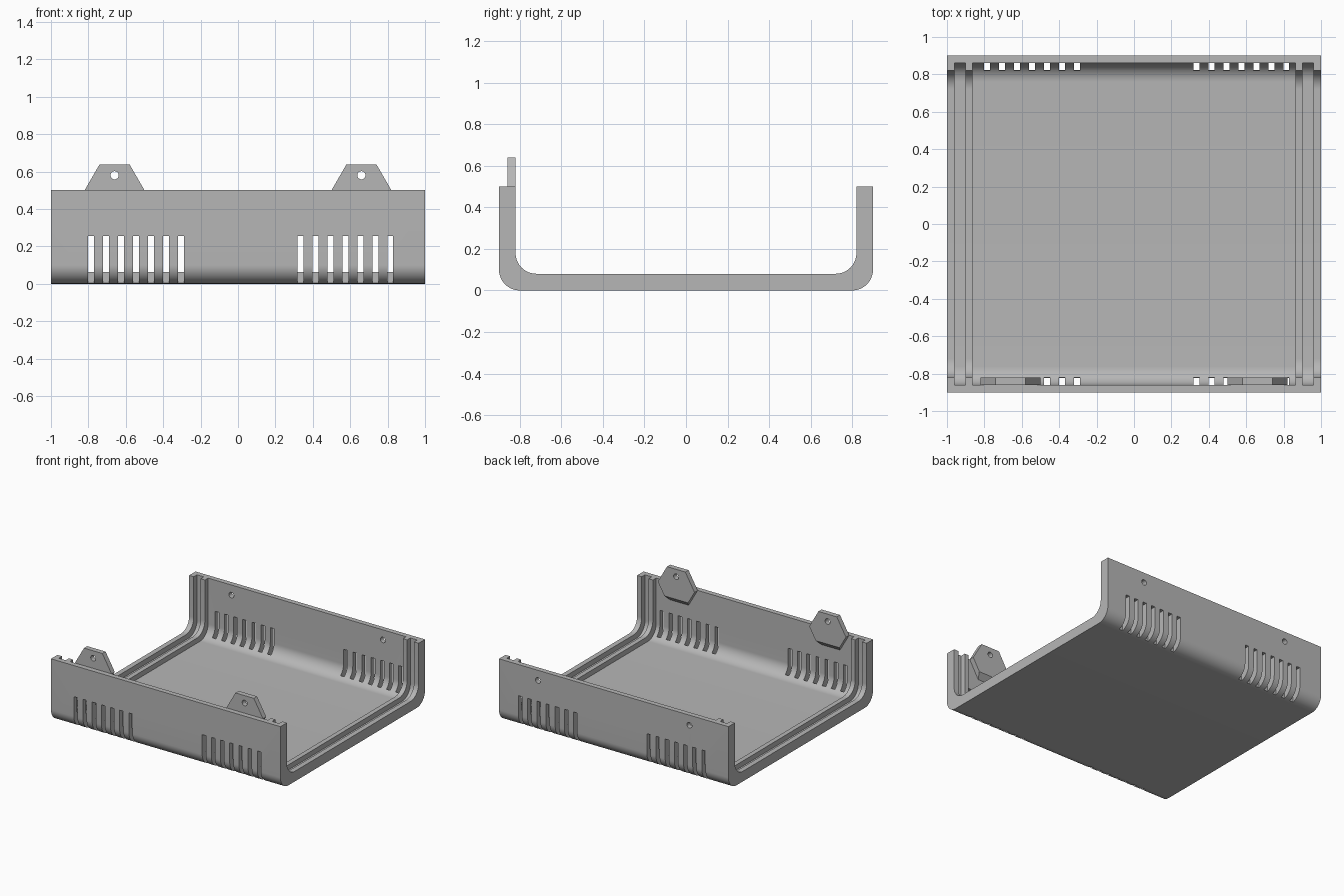
import bpy, bmesh, math
from mathutils import Vector

if "Cube" in bpy.data.objects:
    bpy.data.objects.remove(bpy.data.objects["Cube"])

grey = bpy.data.materials.new("light_grey")
grey.diffuse_color = (0.47, 0.47, 0.47, 1)
grey.use_nodes = True
grey.node_tree.nodes["Principled BSDF"].inputs["Base Color"].default_value = grey.diffuse_color


def arc(cy, cz, r, a0, a1, n=16):
    """Points (y, z) along a circular arc, angles in degrees."""
    return [(cy + r * math.cos(math.radians(a0 + (a1 - a0) * i / n)),
             cz + r * math.sin(math.radians(a0 + (a1 - a0) * i / n)))
            for i in range(n + 1)]


def tub_profile(half_w, bottom, top, r=0.1):
    """Upright rectangle in y/z with its two lower corners rounded."""
    return ([(half_w, top), (-half_w, top)]
            + arc(-half_w + r, bottom + r, r, 180, 270)
            + arc(half_w - r, bottom + r, r, 270, 360))


def add_prism(bm, points, direction):
    """Solid made by sweeping a planar outline along a direction."""
    face = bm.faces.new([bm.verts.new(p) for p in points])
    res = bmesh.ops.extrude_face_region(bm, geom=[face])
    moved = [g for g in res["geom"] if isinstance(g, bmesh.types.BMVert)]
    bmesh.ops.translate(bm, verts=moved, vec=direction)


def add_tub(bm, profile, x0, x1):
    add_prism(bm, [(x0, y, z) for y, z in profile], (x1 - x0, 0, 0))


def add_rod(bm, x, z, r, n, y0, y1):
    """Prism with n sides running along y."""
    pts = [(x + r * math.cos(2 * math.pi * i / n), y0,
            z + r * math.sin(2 * math.pi * i / n)) for i in range(n)]
    add_prism(bm, pts, (0, y1 - y0, 0))


def finish(bm, name):
    bmesh.ops.recalc_face_normals(bm, faces=bm.faces[:])
    me = bpy.data.meshes.new(name)
    bm.to_mesh(me)
    bm.free()
    me.materials.append(grey)
    ob = bpy.data.objects.new(name, me)
    bpy.context.collection.objects.link(ob)
    return ob


def cut(ob, cutter):
    mod = ob.modifiers.new("cut", 'BOOLEAN')
    mod.operation = 'DIFFERENCE'
    mod.solver = 'EXACT'
    mod.object = cutter
    activate(ob)
    bpy.ops.object.modifier_apply(modifier=mod.name)
    bpy.data.objects.remove(cutter)


def activate(ob):
    bpy.ops.object.select_all(action='DESELECT')
    ob.select_set(True)
    bpy.context.view_layer.objects.active = ob


# Half shell: rounded tub, hollowed to the rib thickness along its full length
bm = bmesh.new()
add_tub(bm, tub_profile(0.90, 0.0, 0.5), -1, 1)
shell = finish(bm, "shell")
bm = bmesh.new()
add_tub(bm, tub_profile(0.82, 0.08, 0.8), -1.1, 1.1)
cut(shell, finish(bm, "hollow_cutter"))

# Thin-walled bay and the panel groove at each end
bm = bmesh.new()
for x0, x1 in ((-0.96, -0.90), (-0.863, 0.863), (0.90, 0.96)):
    add_tub(bm, tub_profile(0.86, 0.04, 0.7), x0, x1)
cut(shell, finish(bm, "bay_cutter"))

# Vent slots in both walls, screw holes in the back wall
bm = bmesh.new()
for first in (-0.785, 0.334):
    for i in range(7):
        x = first + 0.08 * i
        for s in (-1, 1):
            pts = [(x - 0.016, s * 0.822, 0.003), (x + 0.016, s * 0.822, 0.003),
                   (x + 0.016, s * 0.822, 0.255), (x - 0.016, s * 0.822, 0.255)]
            add_prism(bm, pts, (0, s * 0.2, 0))
for x in (-0.66, 0.66):
    add_rod(bm, x, 0.42, 0.022, 24, 0.8, 1.0)
cut(shell, finish(bm, "vent_cutter"))
activate(shell)
bpy.ops.object.shade_smooth_by_angle(angle=math.radians(25))

# Hexagonal screw tabs inside the front wall, chamfered underneath
for side, x in (("left", -0.66), ("right", 0.66)):
    bm = bmesh.new()
    add_rod(bm, x, 0.5, 0.16, 6, -0.86, -0.82)
    res = bmesh.ops.bisect_plane(
        bm, geom=bm.verts[:] + bm.edges[:] + bm.faces[:],
        plane_co=Vector((x, -0.86, 0.362)), plane_no=Vector((0, 1, -1)),
        clear_outer=True)
    rim = [g for g in res["geom_cut"] if isinstance(g, bmesh.types.BMEdge)]
    bmesh.ops.holes_fill(bm, edges=rim)
    tab = finish(bm, "screw_tab_" + side)
    bm = bmesh.new()
    add_rod(bm, x, 0.58, 0.022, 24, -0.95, -0.7)
    cut(tab, finish(bm, "hole_cutter"))
    activate(tab)
    bpy.ops.object.shade_smooth_by_angle(angle=math.radians(25))
